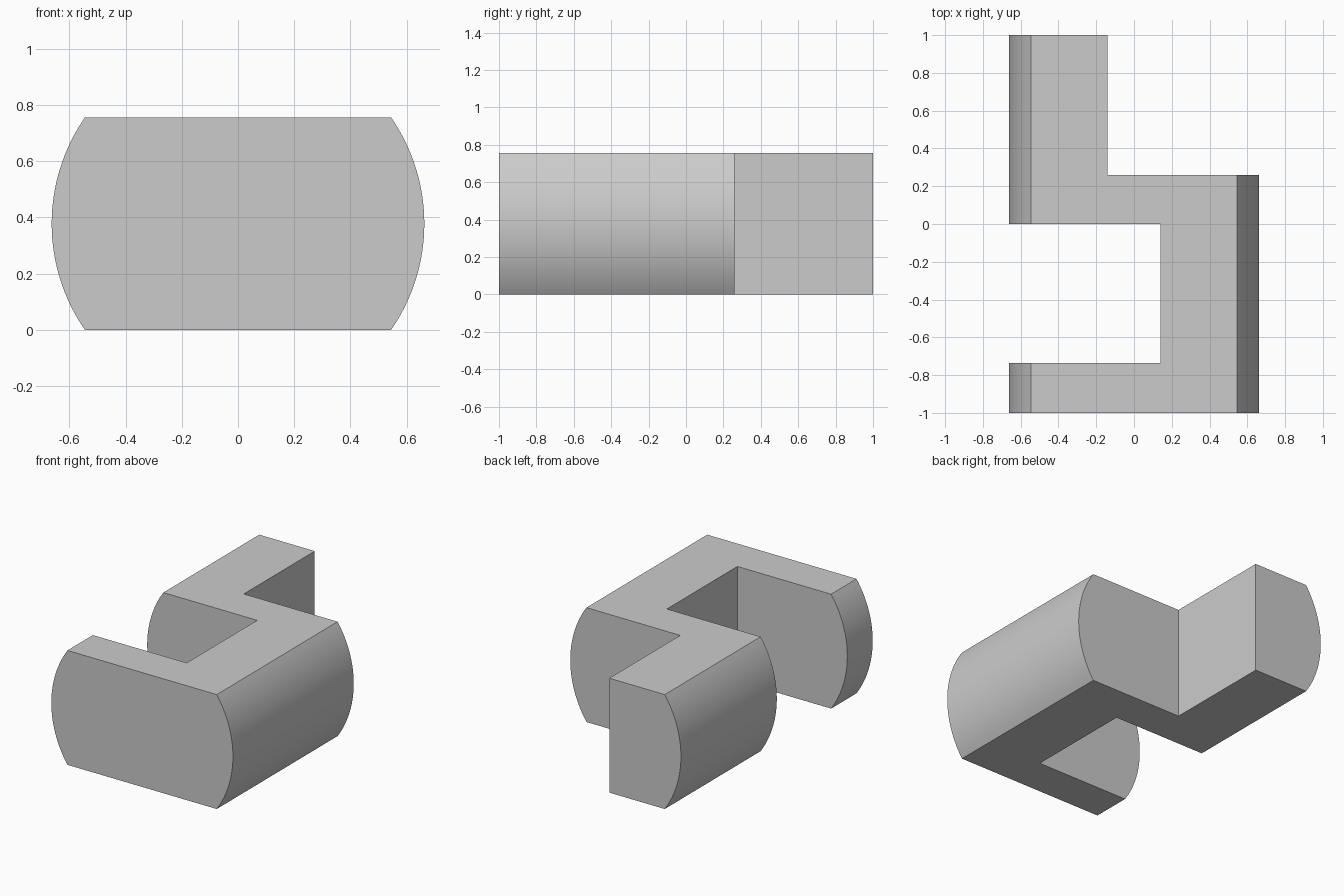
import bpy
import bmesh
import math

cube = bpy.data.objects.get("Cube")
if cube:
    bpy.data.objects.remove(cube, do_unlink=True)

HEIGHT = 0.755
RADIUS = 0.663
STEPS = 32

# One plain grey for the whole block
grey = bpy.data.materials.new("plain grey")
grey.use_nodes = True
colour = (0.6, 0.6, 0.6, 1)
grey.diffuse_color = colour
grey.node_tree.nodes["Principled BSDF"].inputs["Base Color"].default_value = colour

# S-shaped footprint; points at +-RADIUS lie on the rounded flanks
R = RADIUS
footprint = [(-R, -1), (R, -1), (R, 0.26), (-0.14, 0.26), (-0.14, 1),
             (-R, 1), (-R, 0), (0.14, 0), (0.14, -0.735), (-R, -0.735)]

# Stack footprint rings, equal steps of angle around the flank arc
half_angle = math.asin(HEIGHT / 2 / RADIUS)
bm = bmesh.new()
rings = []
for i in range(STEPS + 1):
    a = half_angle * (2 * i / STEPS - 1)
    z = HEIGHT / 2 + RADIUS * math.sin(a)
    rings.append([bm.verts.new((x * math.cos(a) if abs(x) == R else x, y, z))
                  for x, y in footprint])

# Walls between rings, then the flat bottom and top
n = len(footprint)
for low, high in zip(rings, rings[1:]):
    for j in range(n):
        k = (j + 1) % n
        bm.faces.new((low[j], low[k], high[k], high[j]))
bm.faces.new(rings[0][::-1])
bm.faces.new(rings[-1])

# Merge the coplanar strips of the flat walls
bmesh.ops.dissolve_limit(bm, angle_limit=math.radians(0.3),
                         verts=bm.verts[:], edges=bm.edges[:])
bmesh.ops.recalc_face_normals(bm, faces=bm.faces[:])

mesh = bpy.data.meshes.new("s_shaped_block")
bm.to_mesh(mesh)
bm.free()
mesh.materials.append(grey)
block = bpy.data.objects.new("s_shaped_block", mesh)
bpy.context.collection.objects.link(block)

# Smooth flanks with sharp edges
bpy.context.view_layer.objects.active = block
block.select_set(True)
bpy.ops.object.shade_smooth_by_angle(angle=math.radians(30))
